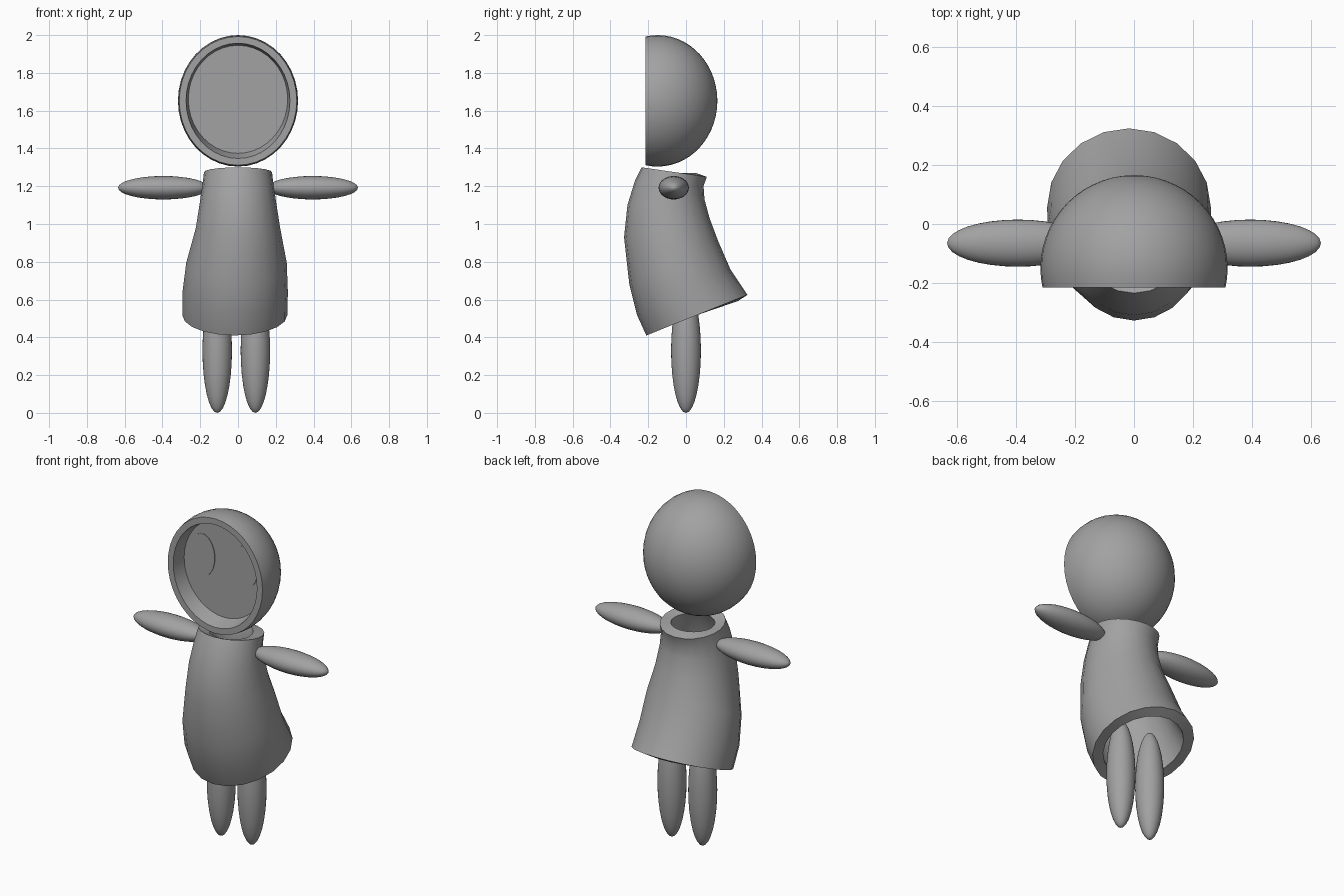
import bpy, bmesh, math

if "Cube" in bpy.data.objects:
    bpy.data.objects.remove(bpy.data.objects["Cube"])

grey = bpy.data.materials.new("plain_grey")
grey.diffuse_color = (0.36, 0.36, 0.36, 1)
grey.use_nodes = True
grey.node_tree.nodes["Principled BSDF"].inputs["Base Color"].default_value = grey.diffuse_color


def finish(obj, angle=40):
    obj.data.materials.append(grey)
    bpy.ops.object.select_all(action='DESELECT')
    obj.select_set(True)
    bpy.context.view_layer.objects.active = obj
    bpy.ops.object.shade_smooth_by_angle(angle=math.radians(angle))


def loft(name, rings, cap_start=False, cap_end=False):
    """Skin a list of rings, each a list of points."""
    bm = bmesh.new()
    rows = [[bm.verts.new(p) for p in ring] for ring in rings]
    n = len(rows[0])
    for a, b in zip(rows, rows[1:]):
        for i in range(n):
            j = (i + 1) % n
            bm.faces.new((a[i], a[j], b[j], b[i]))
    if cap_start:
        bm.faces.new(rows[0])
    if cap_end:
        bm.faces.new(rows[-1])
    bmesh.ops.recalc_face_normals(bm, faces=bm.faces)
    mesh = bpy.data.meshes.new(name)
    bm.to_mesh(mesh)
    bm.free()
    obj = bpy.data.objects.new(name, mesh)
    bpy.context.collection.objects.link(obj)
    return obj


def upright_ring(y, rx, rz, zc, n=40):
    angles = [2 * math.pi * i / n for i in range(n)]
    return [(rx * math.cos(a), y, zc + rz * math.sin(a)) for a in angles]


def ellipsoid(name, center, radii, axis_rotation=(0, 0, 0)):
    bpy.ops.mesh.primitive_uv_sphere_add(segments=32, ring_count=16, radius=1,
                                         location=center, rotation=axis_rotation)
    obj = bpy.context.object
    obj.name = name
    obj.scale = radii
    finish(obj, 60)
    return obj


# Head: back of an egg cut flat in front, with a rim and a recessed face
HEAD_Z, HEAD_Y, CUT_Y, FACE_Y = 1.652, -0.15, -0.215, -0.13
rings = []
steps = 16
end = math.pi / 2 + math.asin((HEAD_Y - CUT_Y) / 0.316)
for k in range(steps + 1):
    t = 0.02 + (end - 0.02) * k / steps
    s = math.sin(t)
    rings.append(upright_ring(HEAD_Y + 0.316 * math.cos(t), 0.318 * s, 0.348 * s, HEAD_Z))
rings.append(upright_ring(CUT_Y, 0.275, 0.305, HEAD_Z))
rings.append(upright_ring(FACE_Y, 0.263, 0.286, HEAD_Z + 0.008))
finish(loft("head", rings, True, True))

# Eyes: thin oval plates on the face
for side, label in ((-1, "right"), (1, "left")):
    plate = [upright_ring(y, 0.08, 0.125, 1.71, 32) for y in (FACE_Y + 0.002, FACE_Y - 0.004)]
    eye = loft(label + "_eye", plate, True, True)
    eye.location.x = 0.14 * side
    finish(eye)

# Dress: tilted oval rings (front y, front z, back y, back z, half width, x centre)
dress_rows = [
    (-0.21, 0.41, 0.325, 0.625, 0.278, -0.017),
    (-0.26, 0.52, 0.235, 0.76, 0.279, -0.015),
    (-0.30, 0.68, 0.17, 0.91, 0.266, -0.008),
    (-0.328, 0.93, 0.125, 1.03, 0.223, 0.0),
    (-0.31, 1.10, 0.098, 1.13, 0.202, 0.0),
    (-0.27, 1.23, 0.093, 1.20, 0.187, 0.0),
    (-0.235, 1.30, 0.11, 1.25, 0.18, 0.0),
]
N = 20
rings = []
for yf, zf, yb, zb, rx, xc in dress_rows:
    ring = []
    for i in range(N):
        a = 2 * math.pi * i / N
        f = (1 + math.sin(a)) / 2
        ring.append((xc + rx * math.cos(a), yf + (yb - yf) * f, zf + (zb - zf) * f))
    rings.append(ring)
dress = loft("dress", rings)
shell = dress.modifiers.new("thickness", 'SOLIDIFY')
shell.thickness = 0.06
shell.offset = -1
bpy.context.view_layer.objects.active = dress
dress.select_set(True)
bpy.ops.object.modifier_apply(modifier="thickness")
finish(dress, 45)

# Arms and legs
for side, label in ((-1, "right"), (1, "left")):
    ellipsoid(label + "_arm", (0.395 * side, -0.065, 1.192), (0.062, 0.08, 0.24),
              (0, math.pi / 2, 0))
    ellipsoid(label + "_leg", (-0.009 + 0.101 * side, 0, 0.33), (0.078, 0.079, 0.33))
